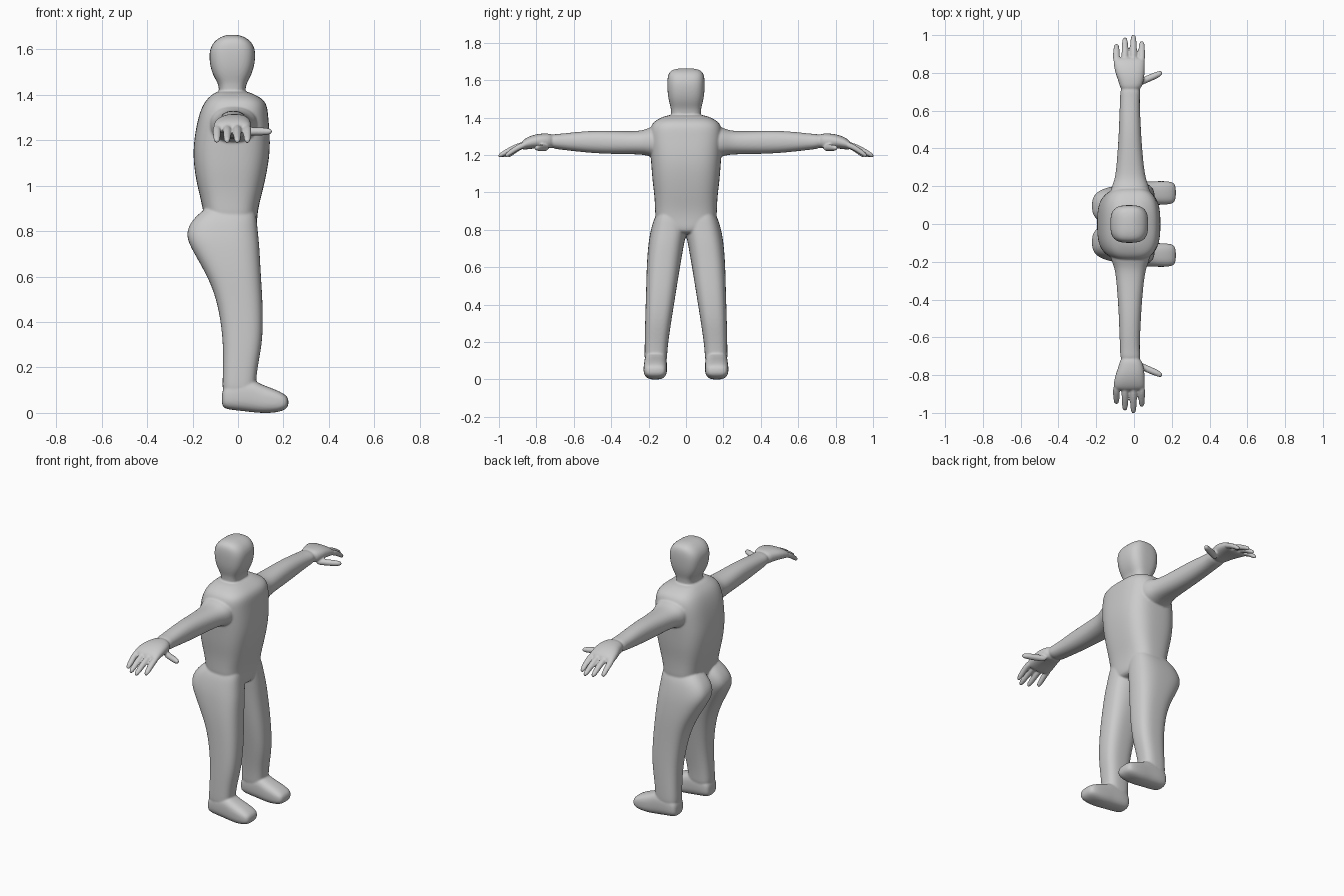
import bpy, bmesh, math
from mathutils import Vector

SIDES = 24
bm = bmesh.new()


def loft(axis, sections, n=2.0, side=1):
    """Skin rounded-box rings (position, a0, a1, b0, b1) along an axis; side=-1 mirrors y."""
    rings = []
    for t, a0, a1, b0, b1 in sections:
        ring = []
        for i in range(SIDES):
            ang = 2 * math.pi * (i + 0.5) / SIDES
            c, s = math.cos(ang), math.sin(ang)
            a = (a0 + a1) / 2 + (a1 - a0) / 2 * math.copysign(abs(c) ** (2 / n), c)
            b = (b0 + b1) / 2 + (b1 - b0) / 2 * math.copysign(abs(s) ** (2 / n), s)
            p = {'x': (t, a, b), 'y': (a, t, b), 'z': (a, b, t)}[axis]
            ring.append(bm.verts.new(Vector((p[0], p[1] * side, p[2]))))
        rings.append(ring)
    for r0, r1 in zip(rings, rings[1:]):
        for i in range(SIDES):
            j = (i + 1) % SIDES
            bm.faces.new((r0[i], r0[j], r1[j], r1[i]))
    bm.faces.new(rings[0][::-1])
    bm.faces.new(rings[-1])


def upright(rows):
    """Symmetric sections given as (z, x0, x1, half width)."""
    return [(z, x0, x1, -h, h) for z, x0, x1, h in rows]


# Torso, from crotch to collar
loft('z', upright([
    (0.775, -0.10, 0.065, 0.04), (0.80, -0.13, 0.084, 0.11),
    (0.85, -0.145, 0.084, 0.165), (0.90, -0.157, 0.09, 0.166),
    (0.95, -0.167, 0.102, 0.168), (1.00, -0.18, 0.115, 0.172),
    (1.07, -0.193, 0.130, 0.181), (1.15, -0.199, 0.142, 0.187),
    (1.23, -0.190, 0.141, 0.193), (1.30, -0.176, 0.134, 0.198),
    (1.35, -0.158, 0.130, 0.192), (1.38, -0.138, 0.112, 0.172),
    (1.40, -0.115, 0.075, 0.135), (1.418, -0.09, 0.035, 0.085)]), 3.0)

# Head and neck
loft('z', upright([
    (1.37, -0.085, 0.03, 0.075), (1.42, -0.083, 0.032, 0.08),
    (1.45, -0.088, 0.038, 0.081), (1.48, -0.108, 0.056, 0.09),
    (1.52, -0.122, 0.071, 0.098), (1.57, -0.128, 0.078, 0.101),
    (1.61, -0.122, 0.073, 0.100), (1.64, -0.100, 0.053, 0.093),
    (1.657, -0.070, 0.022, 0.072), (1.664, -0.045, -0.005, 0.03)]), 3.0)

# Fingers: x centre, tip y
FINGERS = [(-0.093, 0.953), (-0.048, 0.988), (-0.003, 1.003), (0.041, 0.968)]

for side in (1, -1):
    # Leg with buttock
    loft('z', [
        (0.93, -0.10, 0.06, 0.03, 0.12), (0.88, -0.172, 0.08, 0.002, 0.163),
        (0.83, -0.216, 0.085, -0.003, 0.181), (0.78, -0.229, 0.09, -0.002, 0.193),
        (0.73, -0.210, 0.095, 0.009, 0.201), (0.65, -0.163, 0.099, 0.023, 0.208),
        (0.58, -0.126, 0.103, 0.035, 0.211), (0.50, -0.096, 0.108, 0.048, 0.213),
        (0.40, -0.076, 0.111, 0.064, 0.216), (0.30, -0.066, 0.106, 0.080, 0.219),
        (0.20, -0.066, 0.086, 0.095, 0.221), (0.13, -0.069, 0.079, 0.101, 0.222),
        (0.07, -0.068, 0.075, 0.104, 0.220)], 2.8, side)
    # Foot
    loft('x', [
        (-0.072, 0.125, 0.20, 0.03, 0.09), (-0.055, 0.108, 0.217, 0.016, 0.13),
        (0.0, 0.102, 0.223, 0.010, 0.15), (0.06, 0.102, 0.224, 0.003, 0.150),
        (0.10, 0.101, 0.226, -0.001, 0.126), (0.15, 0.101, 0.228, -0.001, 0.109),
        (0.20, 0.105, 0.225, 0.008, 0.087), (0.223, 0.122, 0.208, 0.028, 0.066)],
        2.8, side)
    # Arm
    loft('y', [
        (0.12, -0.13, 0.09, 1.18, 1.36), (0.185, -0.125, 0.085, 1.188, 1.352),
        (0.22, -0.108, 0.070, 1.200, 1.335), (0.27, -0.096, 0.056, 1.204, 1.326),
        (0.40, -0.086, 0.043, 1.205, 1.330), (0.50, -0.080, 0.037, 1.210, 1.330),
        (0.60, -0.077, 0.032, 1.220, 1.322), (0.68, -0.073, 0.030, 1.230, 1.312),
        (0.73, -0.074, 0.038, 1.236, 1.312)], 2.3, side)
    # Palm
    loft('y', [
        (0.70, -0.071, 0.031, 1.233, 1.312), (0.75, -0.080, 0.052, 1.236, 1.316),
        (0.80, -0.100, 0.057, 1.236, 1.313), (0.85, -0.109, 0.057, 1.230, 1.296),
        (0.885, -0.108, 0.056, 1.226, 1.270)], 2.4, side)
    # Four fingers bending down
    for x, tip in FINGERS:
        rows = []
        for f, z, r in [(0, 1.258, 0.017), (0.35, 1.245, 0.018), (0.65, 1.222, 0.0175),
                        (0.88, 1.203, 0.015), (0.97, 1.197, 0.011), (1, 1.195, 0.006)]:
            rows.append((0.85 + (tip - 0.85) * f, x - r, x + r, z - r, z + r))
        loft('y', rows, 2.0, side)
    # Thumb
    rows = []
    for x, y, r in [(0.02, 0.745, 0.020), (0.06, 0.763, 0.020), (0.10, 0.780, 0.020),
                    (0.132, 0.793, 0.018), (0.146, 0.799, 0.012), (0.15, 0.80, 0.006)]:
        rows.append((x, y - r, y + r, 1.238 - r * 0.9, 1.238 + r * 0.9))
    loft('x', rows, 2.0, side)

bmesh.ops.recalc_face_normals(bm, faces=bm.faces)
mesh = bpy.data.meshes.new("human_figure")
bm.to_mesh(mesh)
bm.free()
body = bpy.data.objects.new("human_figure", mesh)
bpy.context.collection.objects.link(body)

# One plain grey
grey = bpy.data.materials.new("light grey")
grey.diffuse_color = (0.6, 0.6, 0.6, 1)
mesh.materials.append(grey)

# Round the lofts, fuse them into one skin and soften the joins
sub = body.modifiers.new("round", 'SUBSURF')
sub.levels = sub.render_levels = 2
fuse = body.modifiers.new("fuse", 'REMESH')
fuse.mode = 'VOXEL'
fuse.voxel_size = 0.0055
fuse.use_smooth_shade = True
soft = body.modifiers.new("soften", 'SMOOTH')
soft.factor = 0.5
soft.iterations = 5
